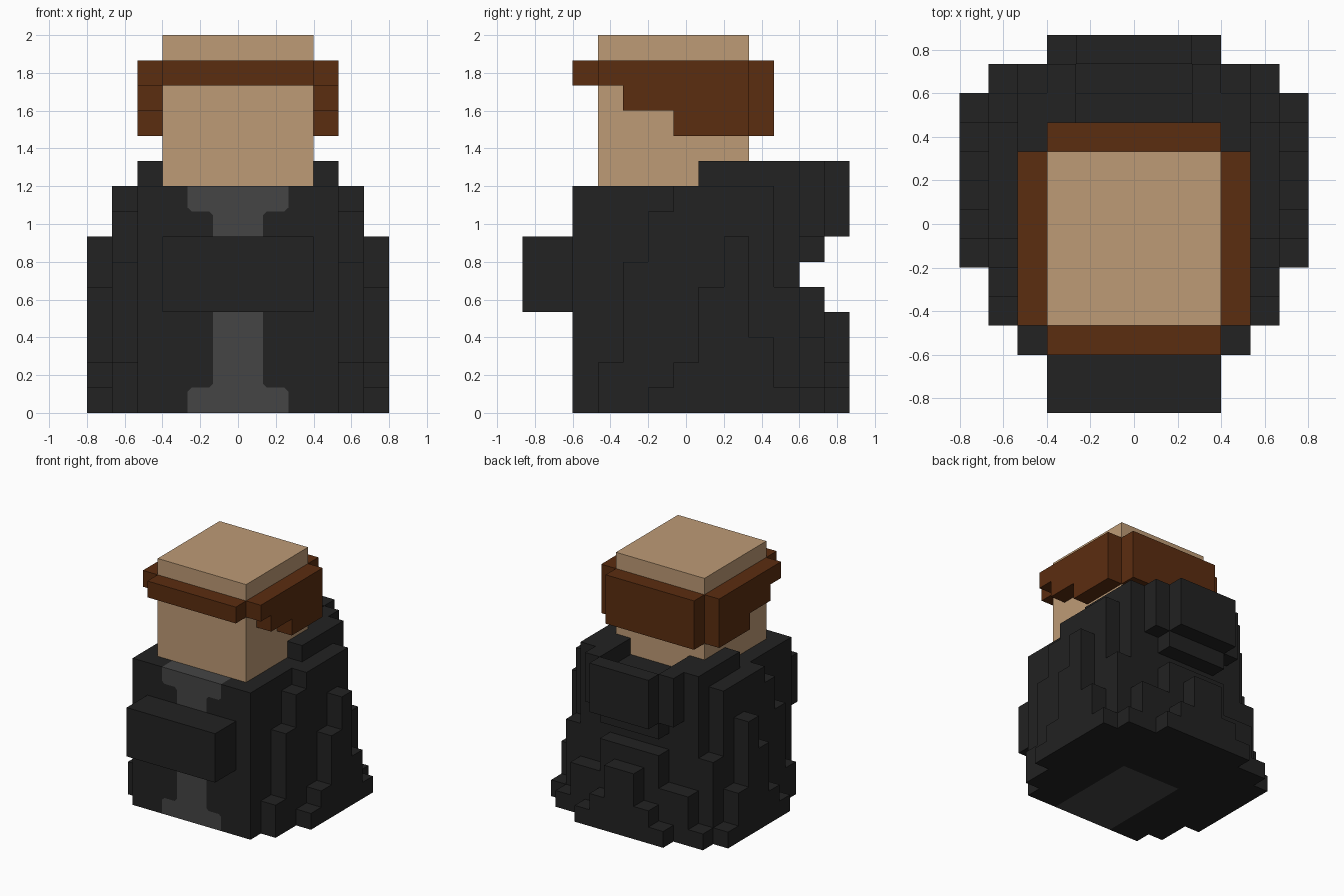
import bpy, bmesh

cube = bpy.data.objects.get("Cube")
if cube:
    bpy.data.objects.remove(cube, do_unlink=True)

U = 2 / 15  # one block of the grid


def material(name, rgb):
    m = bpy.data.materials.new(name)
    m.use_nodes = True
    m.diffuse_color = (*rgb, 1)
    bsdf = next(n for n in m.node_tree.nodes if n.type == 'BSDF_PRINCIPLED')
    bsdf.inputs["Base Color"].default_value = (*rgb, 1)
    return m


SKIN = material("skin", (0.515, 0.328, 0.180))
HAIR = material("brown hair", (0.105, 0.026, 0.005))
COAT = material("black coat", (0.0160, 0.0160, 0.0160))
SHIRT = material("grey shirt", (0.060, 0.060, 0.060))


def prism(name, pts, axis, a, b, mat, mirror=False):
    """Extrude an outline, in grid units, from a to b along an axis."""
    place = {'x': lambda p, t: (t, p[0], p[1]),
             'y': lambda p, t: (p[0], t, p[1]),
             'z': lambda p, t: (p[0], p[1], t)}[axis]
    bm = bmesh.new()
    lo, hi = ([bm.verts.new([c * U for c in place(p, t)]) for p in pts] for t in (a, b))
    bm.faces.new(lo)
    bm.faces.new(hi[::-1])
    n = len(pts)
    for i in range(n):
        j = (i + 1) % n
        bm.faces.new((lo[i], hi[i], hi[j], lo[j]))
    bmesh.ops.recalc_face_normals(bm, faces=bm.faces)
    me = bpy.data.meshes.new(name)
    bm.to_mesh(me)
    bm.free()
    me.materials.append(mat)
    ob = bpy.data.objects.new(name, me)
    bpy.context.collection.objects.link(ob)
    if mirror:
        mod = ob.modifiers.new("mirror", 'MIRROR')
        mod.use_mirror_merge = False
    return ob


def box(name, x, y, z, mat, mirror=False):
    pts = [(x[0], y[0]), (x[1], y[0]), (x[1], y[1]), (x[0], y[1])]
    return prism(name, pts, 'z', z[0], z[1], mat, mirror)


# Head and hair
box("head", (-3, 3), (-3.5, 2.5), (9, 15), SKIN)
box("hair_fringe", (-3, 3), (-4.5, -3.5), (13, 14), HAIR)
box("hair_back", (-3, 3), (2.5, 3.5), (11, 14), HAIR)
prism("hair_sides", [(-3.5, 14), (-3.5, 13), (-2.5, 13), (-2.5, 12), (-0.5, 12),
                     (-0.5, 11), (2.5, 11), (2.5, 14)], 'x', 3, 4, HAIR, True)

# Shirt strip down the front, with the coat closing around it
opening = [(2, 9), (2, 8.15), (1.85, 8), (1.15, 8), (1, 7.85),
           (1, 1.15), (1.15, 1), (1.85, 1), (2, 0.85), (2, 0)]
prism("shirt", opening + [(-x, z) for x, z in reversed(opening)], 'y', -4.5, 1.5, SHIRT)
prism("coat_fronts", opening + [(4, 0), (4, 9)], 'y', -4.5, 1.5, COAT, True)
box("coat_back", (-4, 4), (1.5, 4.5), (0, 9), COAT)

# Stepped folds on both sides
prism("coat_side_folds", [(-3.5, 0), (-3.5, 2), (-2.5, 2), (-2.5, 6), (-1.5, 6), (-1.5, 8),
                          (-0.5, 8), (-0.5, 9), (3.5, 9), (3.5, 5), (4.5, 5), (4.5, 0)],
      'x', 4, 5, COAT, True)
prism("coat_outer_folds", [(-1.5, 0), (-1.5, 1), (-0.5, 1), (-0.5, 2), (0.5, 2), (0.5, 5),
                           (1.5, 5), (1.5, 7), (2.5, 7), (2.5, 3), (3.5, 3), (3.5, 1),
                           (4.5, 1), (4.5, 0)], 'x', 5, 6, COAT, True)


# Stepped train at the back
def stepped(half):
    """Symmetrical stepped outline from (half width, top) pairs, widest first."""
    right, z = [], 0
    for w, top in half:
        right += [(w, z), (w, top)]
        z = top
    return right + [(-x, h) for x, h in reversed(right)]


prism("coat_train_inner", stepped([(5, 1), (4, 3), (2, 5)]), 'y', 4.5, 5.5, COAT)
prism("coat_train_outer", stepped([(3, 1), (2, 2), (1, 4)]), 'y', 5.5, 6.5, COAT)

# Lowered hood behind the neck
box("hood_sides", (3, 4), (0.5, 4.5), (9, 10), COAT, True)
box("hood_shoulders", (2, 3), (2.5, 4.5), (9, 10), COAT, True)
box("hood_corners", (2, 3), (4.5, 5.5), (7, 10), COAT, True)
box("hood_floor", (-2, 2), (4.5, 5.5), (6, 8), COAT)
box("hood_back", (-2, 2), (5.5, 6.5), (7, 10), COAT)

# Joined sleeves in front
box("folded_sleeves", (-3, 3), (-6.5, -4.5), (4, 7), COAT)
